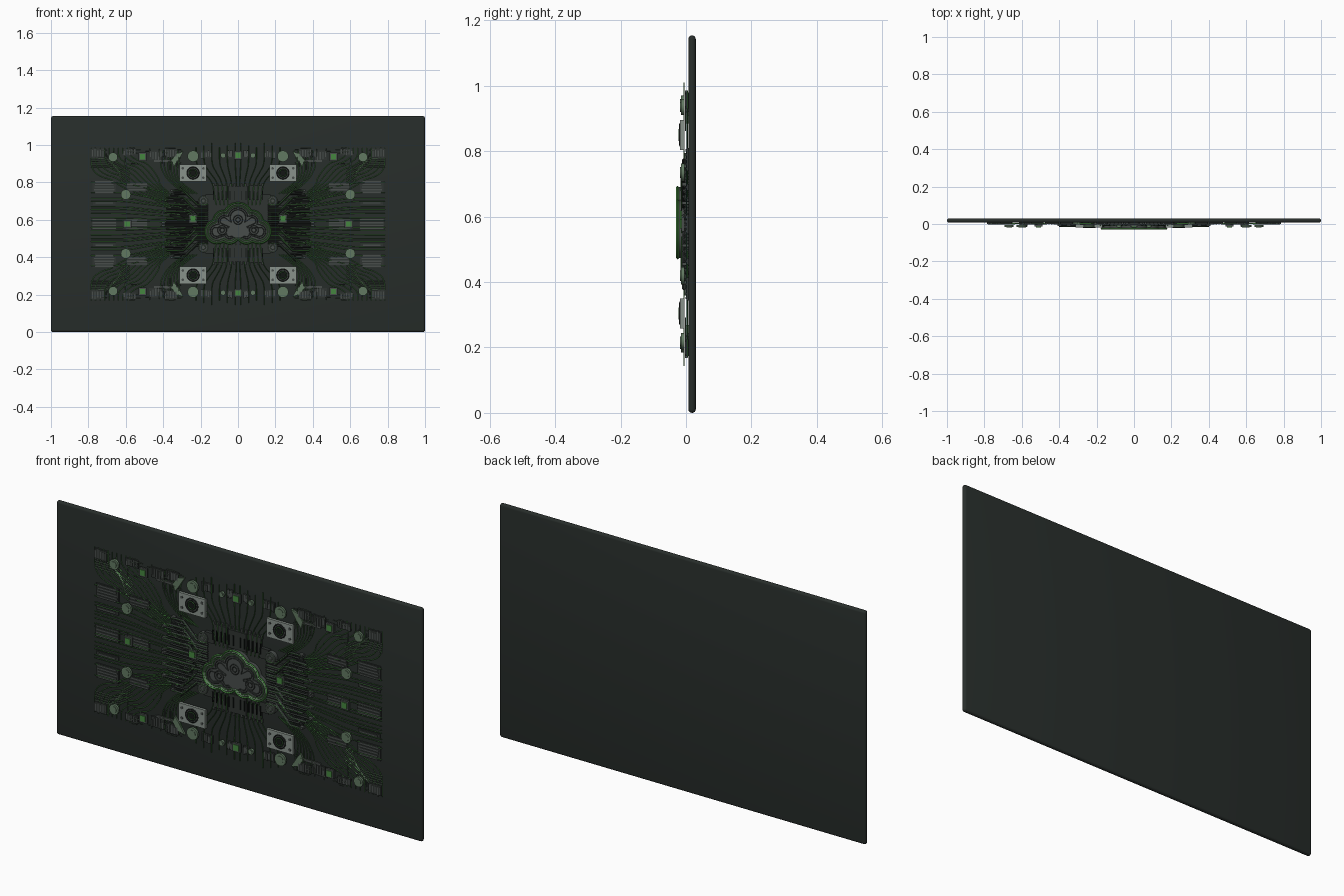
import bpy, bmesh, math, random
from mathutils import Matrix, Vector

if "Cube" in bpy.data.objects:
    bpy.data.objects.remove(bpy.data.objects["Cube"])

random.seed(4)
CZ = 0.577
COL = {'board': (.021, .027, .024), 'dark': (.028, .034, .031), 'mid': (.065, .075, .07),
       'light': (.25, .29, .26), 'sage': (.12, .19, .12), 'green': (.06, .24, .05), 'black': (.006, .008, .007)}
MAT = {}
for k, c in COL.items():
    MAT[k] = bpy.data.materials.new(k)
    MAT[k].diffuse_color = (*c, 1)
QUAD = [(1, 1), (-1, 1), (1, -1), (-1, -1)]
parts, lines = {}, {}


def bm_for(name, mat):
    return parts.setdefault(name, (bmesh.new(), mat))[0]


def box(name, mat, x, z, w, h, y0, y1):
    m = Matrix.Translation((x, (y0 + y1) / 2, z)) @ Matrix.Diagonal((w, y1 - y0, h, 1))
    bmesh.ops.create_cube(bm_for(name, mat), size=1, matrix=m)


def disc(name, mat, x, z, r, y0, y1, n=24):
    m = Matrix.Translation((x, (y0 + y1) / 2, z)) @ Matrix.Rotation(math.pi / 2, 4, 'X')
    bmesh.ops.create_cone(bm_for(name, mat), cap_ends=True, segments=n, radius1=r, radius2=r,
                          depth=y1 - y0, matrix=m)


def mirrored(fn, name, mat, x, z, *a):
    # repeat a part in every distinct quadrant
    for p in {(sx * x, CZ + sz * (z - CZ)) for sx, sz in QUAD}:
        fn(name, mat, *p, *a)


def tube(name, mat, r, pts, y, closed=False, smooth=0):
    p = [Vector(q) for q in pts]
    for _ in range(smooth):
        q = [p[0]]
        for a, b in zip(p, p[1:]):
            q += [a.lerp(b, .25), a.lerp(b, .75)]
        p = q + [p[-1]]
    lines.setdefault(name, (mat, r, []))[2].append(([(v.x, y, v.y) for v in p], closed))


def tube4(name, mat, r, pts, y, smooth=0):
    for sx, sz in QUAD:
        tube(name, mat, r, [(sx * x, CZ + sz * (z - CZ)) for x, z in pts], y, False, smooth)


def circle(x, z, r, n=20):
    return [(x + r * math.cos(i * math.tau / n), z + r * math.sin(i * math.tau / n)) for i in range(n)]


def cloud(off, n=96):
    # outer envelope of overlapping lobes, shrunk by off
    out, o = [], Vector((0, .55))
    lobes = [(0, .612, .078), (.075, .593, .056), (-.075, .593, .056), (.112, .537, .063), (-.112, .537, .063),
             (.045, .525, .052), (-.045, .525, .052)]
    for i in range(n):
        a = i * math.tau / n
        d, best = Vector((math.cos(a), math.sin(a))), .05
        for x, z, r in lobes:
            v, r = Vector((x, z)) - o, r - off
            b = v.dot(d)
            k = b * b - v.length_squared + r * r
            if k > 0:
                best = max(best, b + math.sqrt(k))
        out.append(tuple(o + d * best))
    return out


def slab(name, mat, pts, y0, y1):
    bm = bm_for(name, mat)
    f = bm.faces.new([bm.verts.new((x, y0, z)) for x, z in pts])
    e = bmesh.ops.extrude_face_region(bm, geom=[f])['geom']
    bmesh.ops.translate(bm, verts=[v for v in e if isinstance(v, bmesh.types.BMVert)], vec=(0, y1 - y0, 0))


# backing board with rounded rim
box('board', 'board', 0, CZ, 2, 2 * CZ, .007, .03)
b = parts['board'][0]
bmesh.ops.bevel(b, geom=b.edges[:], offset=.0112, segments=4, profile=.5, affect='EDGES')

# cloud emblem: base, raised plate, green rims and inner contours
slab('cloud_base', 'mid', cloud(0), -.022, .008)
slab('cloud_plate', 'mid', cloud(.016), -.026, -.02)
tube('cloud_rim', 'green', .0045, cloud(0), -.0255, True)
tube('cloud_wall', 'sage', .0045, cloud(.008), -.0255, True)
tube('cloud_inner_rim', 'green', .002, cloud(.016), -.027, True)
for o in (.026, .036):
    tube('cloud_contours', 'dark', .002, cloud(o), -.0265, True)
for x, z in ((0, .6), (.085, .545), (-.085, .545)):
    for r in (.012, .024):
        tube('cloud_contours', 'dark', .002, circle(x, z, r), -.0265, True)

# central chip: stepped plates above, below and beside the cloud
box('chip_base', 'dark', 0, CZ, .36, .28, -.002, .009)
mirrored(box, 'chip_steps', 'dark', 0, .735, .1, .09, -.008, .009)
mirrored(box, 'chip_steps', 'dark', .095, .745, .07, .075, -.005, .009)
mirrored(box, 'chip_steps', 'dark', .15, .71, .05, .05, -.01, .009)
mirrored(box, 'chip_steps', 'dark', .21, .66, .07, .04, -.006, .009)
for i in range(6):
    mirrored(box, 'chip_pins', 'mid', .02 + i * .022, .785, .008, .02, -.004, .009)
    mirrored(box, 'chip_fins', 'black', .02 + i * .022, .73, .005, .05, -.012, -.002)

# maze of thick dark channels fanning out sideways
for i in range(11):
    z0 = CZ + .006 + i * .011
    z1 = CZ + .008 + i * .019
    x1 = .21 + .008 * (i % 4)
    x2 = x1 + abs(z1 - z0)
    x3 = .40 - .018 * (i % 3) - max(0, i - 7) * .025
    tube4('maze_channels', 'dark', .0048, [(.16, z0), (x1, z0), (x2, z1), (x3, z1)], -.008 + .001 * (i % 3))
    if i % 2:
        tube4('maze_glow', 'green', .0016, [(.16, z0), (x1, z0), (x2, z1), (x3, z1)], -.014)
    if i % 3 == 0:
        mirrored(box, 'maze_pads', 'mid', x3, z1, .02, .01, -.012, .009)
    if i < 9:
        tube4('maze_spurs', 'dark', .003, [(x2 + .02, z1), (x2 + .035, z1 + .012), (x2 + .07, z1 + .012)], -.005)
        mirrored(box, 'maze_blocks', 'board', random.uniform(.25, .37), z1, .035, .012, -.004, .009)
mirrored(disc, 'corner_sockets', 'mid', .185, .702, .028, -.014, .008)
for sx, sz in QUAD:
    for r in (.012, .024):
        tube('socket_rings', 'sage', .0018, circle(sx * .185, CZ + sz * .125, r), -.0145, True)

# four lens modules
mirrored(box, 'lens_plates', 'light', .24, .85, .145, .092, -.018, -.004)
mirrored(disc, 'lens_collars', 'mid', .24, .85, .036, -.0195, -.01)
mirrored(disc, 'lens_glass', 'black', .24, .85, .026, -.021, -.01)
for sx, sz in QUAD:
    c = (sx * .24, CZ + sz * (.85 - CZ))
    tube('lens_rings', 'green', .002, circle(*c, .018), -.0205, True)
    tube('lens_outer_rings', 'black', .002, circle(*c, .032), -.0195, True)
    for dx in (-.055, .055):
        for dz in (-.025, .025):
            disc('lens_screws', 'mid', c[0] + dx, c[1] + dz, .007, -.02, -.015, 10)

# round pads and square green nodes
for x, z, r in ((.668, .935, .025), (.6, .735, .027), (.24, .94, .03), (.08, .944, .014)):
    mirrored(disc, 'round_pads', 'sage', x, z, r, -.016, -.005)
    mirrored(disc, 'round_pad_caps', 'green' if r < .02 else 'sage', x, z, r * .6, -.018, -.014)
for x, z in ((.51, .937), (0, .945), (.24, .605), (.592, CZ)):
    if z == .605:
        pos = [(.24, z), (-.24, z)]
    else:
        pos = {(s * x, CZ + t * (z - CZ)) for s, t in QUAD}
    for p in pos:
        box('node_frames', 'mid', *p, .044, .044, -.014, -.004)
        box('node_cores', 'green', *p, .028, .028, -.018, -.01)

# striped connector blocks along the sides
for x, z, w, h in ((.715, .775, .125, .07), (.54, .775, .11, .045), (.715, CZ, .13, .06), (.545, CZ, .12, .055),
                   (.715, .69, .12, .02)):
    mirrored(box, 'connector_blocks', 'dark', x, z, w, h, .001, .009)
    n = int(h / .013)
    for i in range(n):
        mirrored(box, 'connector_stripes', 'mid', x, z - h / 2 + (i + .5) * h / n, w * random.uniform(.75, 1),
                 .007, -.002, .004)

# chips and fine pins along the top and bottom rows
for x, z, w, h in ((.75, .955, .07, .05), (.58, .96, .07, .035), (.44, .945, .07, .05), (.36, .955, .07, .045),
                   (.17, .95, .06, .04), (.045, .95, .03, .035)):
    mirrored(box, 'edge_chips', 'dark', x, z, w, h, -.001, .009)
    for i in range(5):
        mirrored(box, 'edge_pins', 'mid', x - w * .4 + i * w * .2, z + random.uniform(-.008, .008), .006,
                 h * random.uniform(.6, 1), -.003, .004)
mirrored(box, 'edge_bars', 'mid', .4, .915, .1, .012, .001, .009)
for s, t in QUAD:
    slab('pad_brackets', 'sage', [(s * x, CZ + t * (z - CZ)) for x, z in
                                  ((.29, .965), (.325, .955), (.355, .92), (.345, .885), (.325, .91))], -.002, .008)

# green traces: corner bundles
for i in range(9):
    x, s = .785 - .024 * i, .011 * i
    tube4('corner_traces', 'green', .0017, [(x, .985), (x, .87 + s), (x - .05, .83 + s), (x - .11, .815 + s),
          (x - .17, .77 + s * .6), (.42, .70 + s), (.37, .66 + s)], .004, 2)
    tube4('pale_traces', 'sage', .0015, [(.785, .97 - s), (.74 - s, .97 - s), (.71 - s, .93 - s),
          (.63, .90 - s), (.58, .86 - s)], .005, 1)
# side traces running to the middle
for i, z in enumerate((.80, .745, .715, .70, .67, .655, .635, .61, .595)):
    tube4('side_traces', 'green', .0017, [(.785, z), (.62 - .02 * (i % 3), z), (.5, z - .025 * (z - CZ) / .2),
          (.38, CZ + (z - CZ) * .75), (.2, CZ + (z - CZ) * .5)], .001, 2)
# vertical traces from the edges down to the cloud
for i in range(6):
    x = .015 + .042 * i
    tube4('vertical_traces', 'green', .0018, [(x, 1.01 - .012 * (i % 3)), (x, .90), (x * .85, .86), (x * .6, .80),
          (x * .55 + .004, .74), (x * .5 + .004, .68)], -.006, 2)
    tube4('lens_traces', 'green', .0015, [(.30 + .02 * i, .97), (.32 + .02 * i, .90), (.33 + .012 * i, .83),
          (.28 + .012 * i, .78), (.22 + .012 * i, .74)], .003, 2)
# scattered short trace stubs
for i in range(45):
    x, z, n = random.uniform(.3, .75), random.uniform(.90, .985), random.uniform(.015, .04)
    tube4('trace_stubs', 'sage', .0013, [(x, z), (x + n, z)] if i % 2 else [(x, z), (x, z - n)], -.001)

# turn everything into objects
for name, (bm, mat) in parts.items():
    bmesh.ops.recalc_face_normals(bm, faces=bm.faces[:])
    me = bpy.data.meshes.new(name)
    bm.to_mesh(me)
    bm.free()
    me.materials.append(MAT[mat])
    bpy.context.collection.objects.link(bpy.data.objects.new(name, me))
for name, (mat, r, sp) in lines.items():
    cu = bpy.data.curves.new(name, 'CURVE')
    cu.dimensions, cu.bevel_depth, cu.bevel_resolution, cu.use_fill_caps = '3D', r, 0, True
    for pts, closed in sp:
        s = cu.splines.new('POLY')
        s.points.add(len(pts) - 1)
        for q, v in zip(s.points, pts):
            q.co = (*v, 1)
        s.use_cyclic_u = closed
    cu.materials.append(MAT[mat])
    bpy.context.collection.objects.link(bpy.data.objects.new(name, cu))
for ob in bpy.context.collection.objects:
    ob.select_set(True)
    bpy.context.view_layer.objects.active = ob
bpy.ops.object.convert(target='MESH')
bpy.ops.object.shade_smooth_by_angle(angle=math.radians(35))

for m in bpy.data.materials:
    if m.users and not m.is_grease_pencil:
        m.use_nodes = True
        m.node_tree.nodes["Principled BSDF"].inputs["Base Color"].default_value = m.diffuse_color
